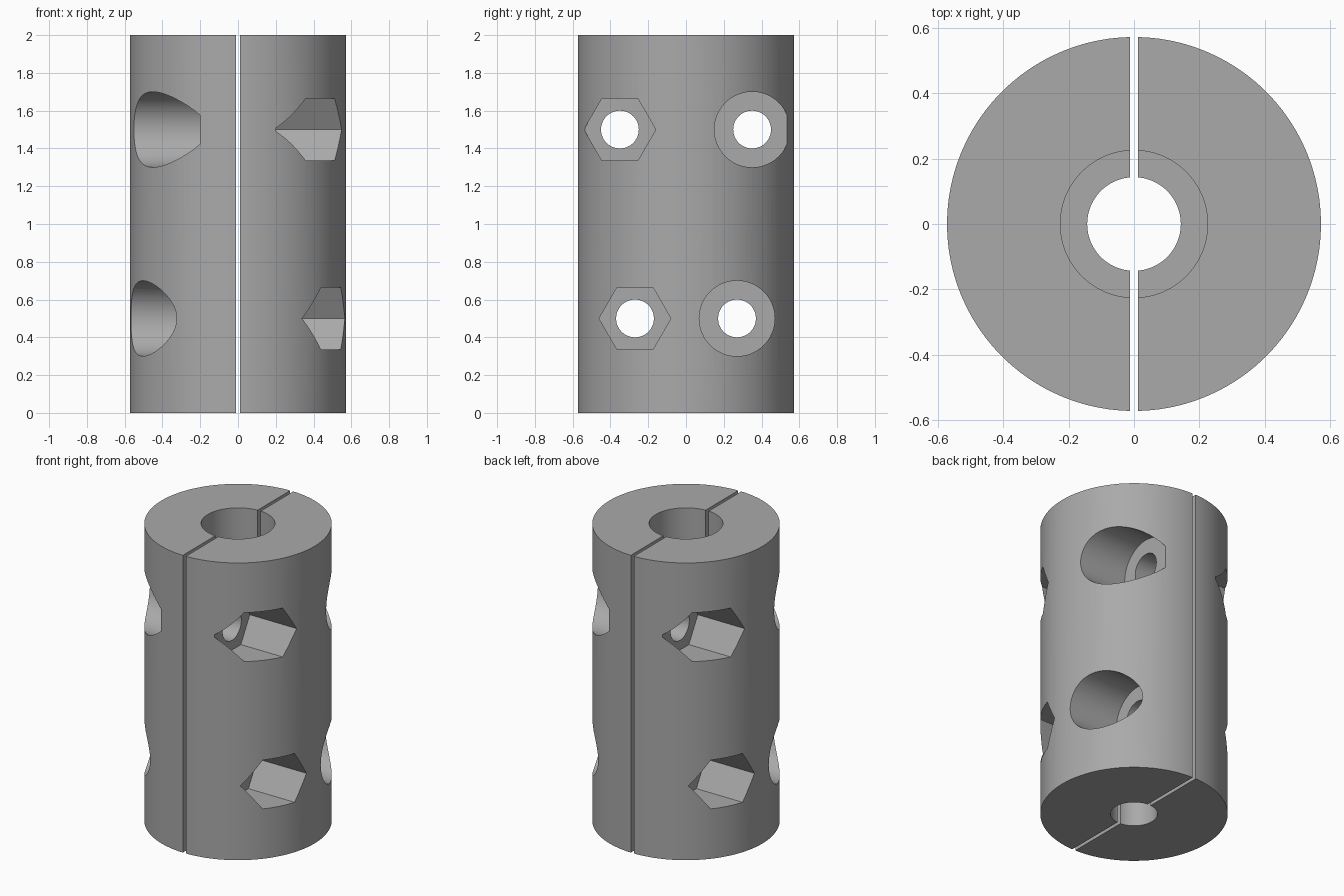
import bpy
import math
from mathutils import Matrix

cube = bpy.data.objects.get("Cube")
if cube:
    bpy.data.objects.remove(cube, do_unlink=True)

HEIGHT, RADIUS, SLIT = 2.0, 0.5714, 0.0115
FLOOR = 0.2                              # where the bolt pockets end, in x
BOLTS = [(0.27, 0.5), (0.35, 1.5)]       # distance from the axis, height

metal = bpy.data.materials.new("grey metal")
metal.use_nodes = True
grey = (0.4, 0.4, 0.4, 1)
metal.diffuse_color = grey
metal.node_tree.nodes["Principled BSDF"].inputs["Base Color"].default_value = grey


def upright(name, radius, low, high, sides=96):
    bpy.ops.mesh.primitive_cylinder_add(
        vertices=sides, radius=radius, depth=high - low, location=(0, 0, (low + high) / 2))
    bpy.context.object.name = name
    return bpy.context.object


def sideways(name, radius, start, y, z, sides=48):
    """Cutter along x, from start out past the surface, with a corner upwards."""
    bpy.ops.mesh.primitive_cylinder_add(
        vertices=sides, radius=radius, depth=1 - start,
        location=((1 + start) / 2, y, z), rotation=(0, math.pi / 2, 0))
    bpy.context.object.name = name
    return bpy.context.object


# Solid body of the left half
half = upright("left_clamp_half", RADIUS, 0, HEIGHT)

# Everything on the far side of the slit
bpy.ops.mesh.primitive_cube_add(size=3, location=(SLIT - 1.5, 0, 1))
cutters = [bpy.context.object]

# Stepped shaft bore
cutters.append(upright("narrow_bore_cutter", 0.143, -1, 3))
cutters.append(upright("wide_bore_cutter", 0.225, HEIGHT / 2, 3))

# Bolt holes with a hexagonal nut pocket and a round head pocket
for y, z in BOLTS:
    for side in (-1, 1):
        cutters.append(sideways("bolt_hole_cutter", 0.1, -0.2, side * y, z))
    cutters.append(sideways("nut_pocket_cutter", 0.19, FLOOR, -y, z, 6))
    cutters.append(sideways("head_pocket_cutter", 0.2, FLOOR, y, z))

for cutter in cutters:
    mod = half.modifiers.new("cut", 'BOOLEAN')
    mod.operation = 'DIFFERENCE'
    mod.solver = 'EXACT'
    mod.object = cutter

# Bake the cuts and drop the cutters
bpy.context.view_layer.update()
mesh = bpy.data.meshes.new_from_object(half.evaluated_get(bpy.context.evaluated_depsgraph_get()))
half.modifiers.clear()
mesh.transform(half.matrix_world)
half.matrix_world = Matrix.Identity(4)
half.data = mesh
for cutter in cutters:
    bpy.data.objects.remove(cutter, do_unlink=True)

mesh.materials.clear()
mesh.materials.append(metal)
bpy.ops.object.select_all(action='DESELECT')
half.select_set(True)
bpy.context.view_layer.objects.active = half
bpy.ops.object.shade_smooth_by_angle(angle=math.radians(30))

# The right half is the same piece turned half way round
other = bpy.data.objects.new("right_clamp_half", mesh.copy())
other.rotation_euler.z = math.pi
bpy.context.collection.objects.link(other)
